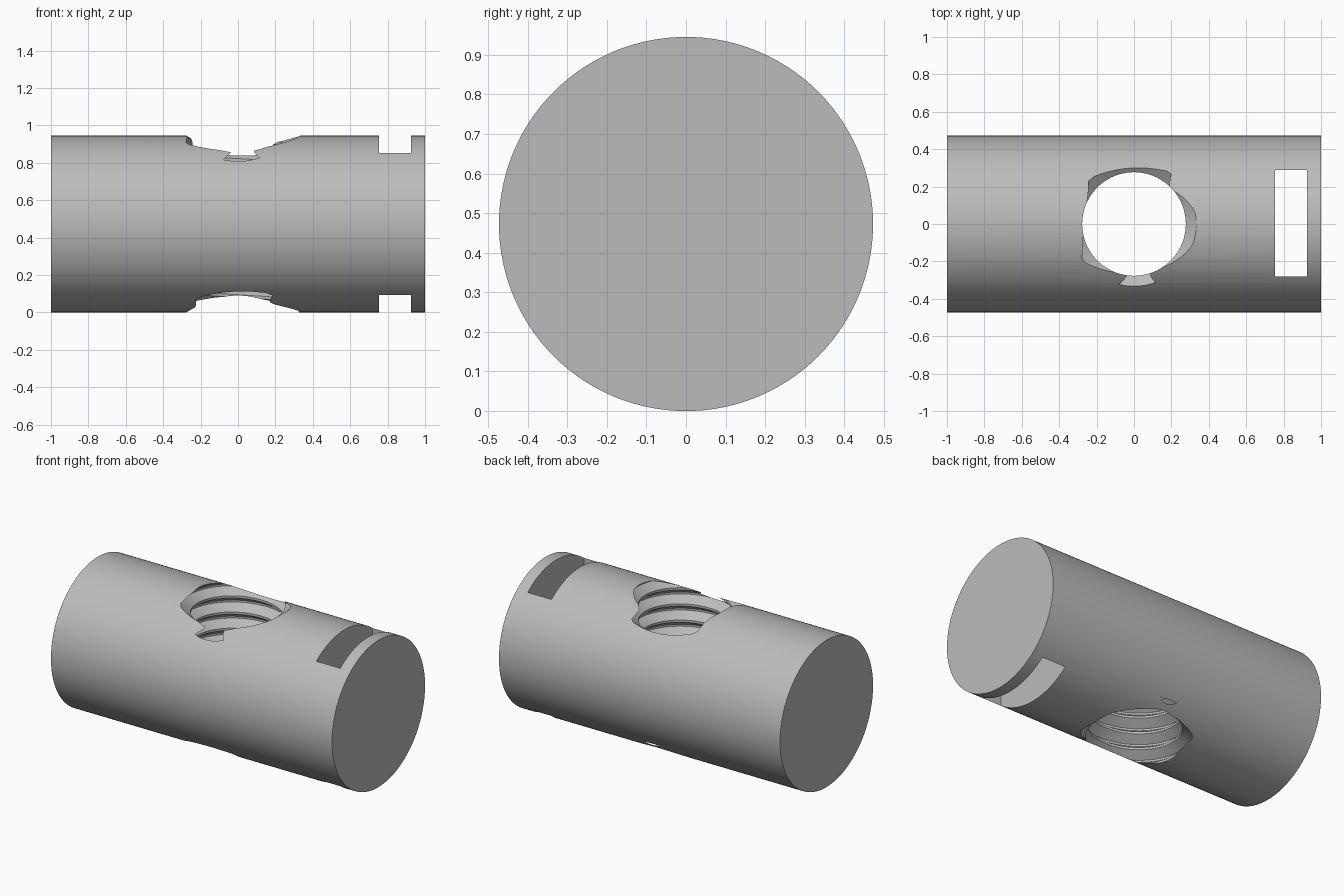
import bpy
import bmesh
from math import pi, cos, sin, radians
from mathutils import Matrix

default = bpy.data.objects.get("Cube")
if default:
    bpy.data.objects.remove(default, do_unlink=True)

RADIUS = 0.4725
PITCH = 0.104
MINOR, MAJOR = 0.277, 0.333
SEGMENTS = 72

steel = bpy.data.materials.new("plain_grey_steel")
steel.use_nodes = True
grey = (0.5, 0.5, 0.5, 1)
steel.diffuse_color = grey
steel.node_tree.nodes["Principled BSDF"].inputs["Base Color"].default_value = grey


def make_object(name, bm):
    bmesh.ops.recalc_face_normals(bm, faces=bm.faces)
    mesh = bpy.data.meshes.new(name)
    bm.to_mesh(mesh)
    bm.free()
    mesh.materials.append(steel)
    obj = bpy.data.objects.new(name, mesh)
    bpy.context.collection.objects.link(obj)
    return obj


def thread_cutter(turns, groove_z):
    """Solid right-handed screw; groove_z is the groove height at the front."""
    bm = bmesh.new()
    profile = [(MINOR, -0.43), (MAJOR, -0.06), (MAJOR, 0.06), (MINOR, 0.43)]
    step = len(profile)
    columns = []
    for i in range(SEGMENTS):
        a = 2 * pi * i / SEGMENTS - pi / 2
        columns.append([
            bm.verts.new((r * cos(a), r * sin(a),
                          groove_z + PITCH * (i / SEGMENTS + t + dz)))
            for t in range(turns) for r, dz in profile])
    # Neighbouring columns join; the last joins the first one turn higher
    for i, col in enumerate(columns):
        last = i == SEGMENTS - 1
        nxt = columns[0][step:] if last else columns[i + 1]
        for j in range(len(nxt) - 1):
            bm.faces.new((col[j], nxt[j], nxt[j + 1], col[j + 1]))
    # Close both ends with cones
    rim = [e for e in bm.edges if e.is_boundary]
    low = bm.verts.new((0, 0, -0.8))
    high = bm.verts.new((0, 0, 1.8))
    for e in rim:
        tip = low if e.verts[0].co.z < RADIUS else high
        bm.faces.new((e.verts[0], e.verts[1], tip))
    return make_object("thread_cutter", bm)


def slot_cutter():
    bm = bmesh.new()
    bmesh.ops.create_cube(bm, size=1, matrix=Matrix.Translation((0.84, 0.003, RADIUS))
                          @ Matrix.Diagonal((0.17, 0.57, 1.5, 1)))
    return make_object("slot_cutter", bm)


# Solid round bar lying along x
bm = bmesh.new()
bmesh.ops.create_cone(bm, cap_ends=True, segments=128, radius1=RADIUS,
                      radius2=RADIUS, depth=2,
                      matrix=Matrix.Translation((0, 0, RADIUS))
                      @ Matrix.Rotation(pi / 2, 4, "Y"))
barrel = make_object("barrel_nut", bm)

bpy.ops.object.select_all(action="DESELECT")
barrel.select_set(True)
bpy.context.view_layer.objects.active = barrel

# Cut the threaded cross hole and the screwdriver slot
for cutter in (thread_cutter(13, 0.815 - 10 * PITCH), slot_cutter()):
    cutter.hide_render = True
    mod = barrel.modifiers.new(cutter.name, "BOOLEAN")
    mod.operation = "DIFFERENCE"
    mod.solver = "EXACT"
    mod.object = cutter
    bpy.ops.object.modifier_apply(modifier=mod.name)
    bpy.data.objects.remove(cutter, do_unlink=True)

bpy.ops.object.shade_smooth_by_angle(angle=radians(25))
